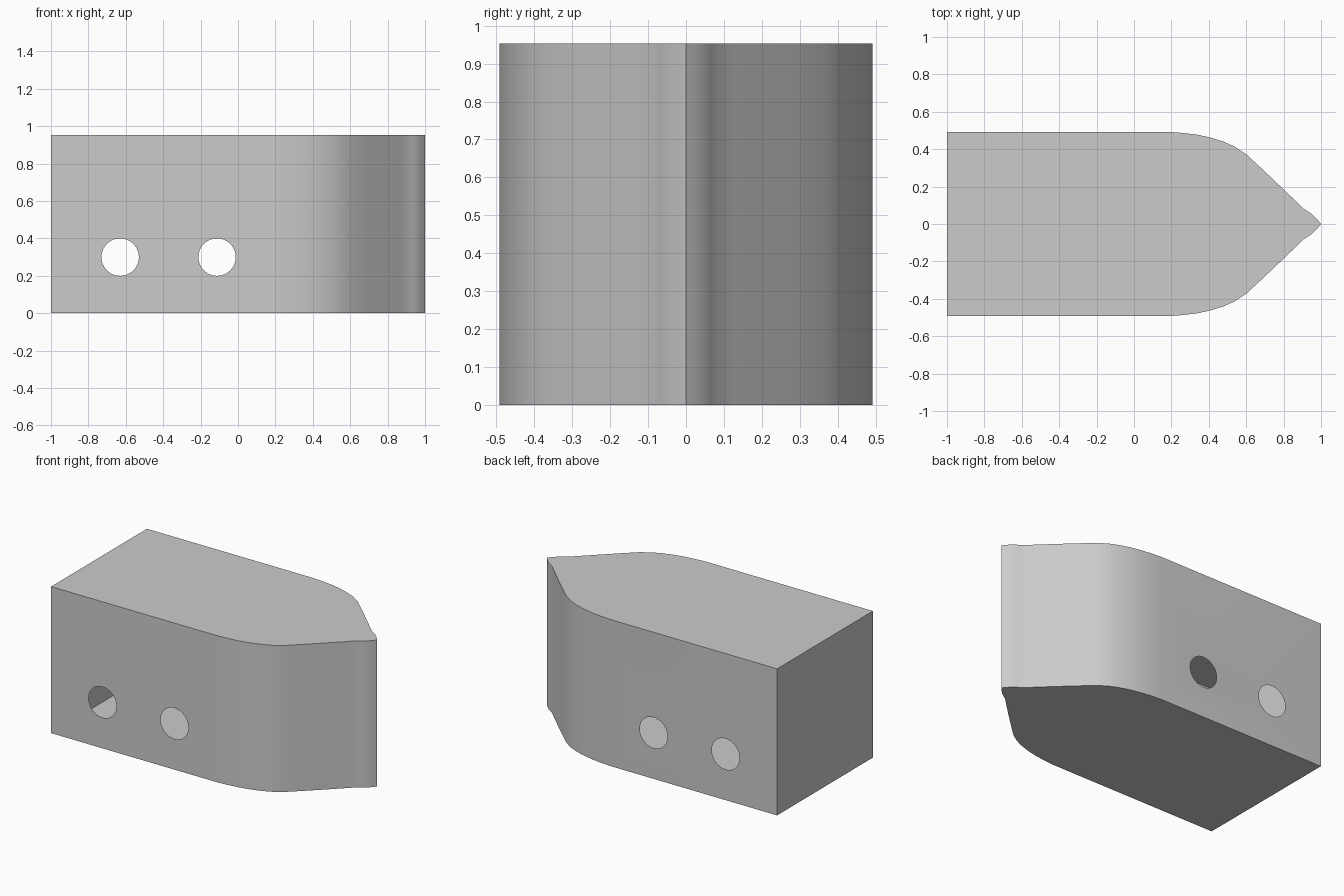
import bpy, bmesh
from math import cos, sin, tau

if "Cube" in bpy.data.objects:
    bpy.data.objects.remove(bpy.data.objects["Cube"])

H = 0.953            # height
W = 0.492            # half width
X0 = 0.2             # where the straight sides end and the bow begins
HOLES = (-0.63, -0.112)
HOLE_Z, HOLE_R, HOLE_N = 0.3, 0.1, 48

# half outline of the pointed bow, from straight side to tip
BOW = [(X0, W), (0.27, 0.486), (0.34, 0.477), (0.41, 0.462), (0.48, 0.44),
       (0.54, 0.413), (0.6, 0.373), (0.7, 0.28), (0.8, 0.185), (0.86, 0.127),
       (0.905, 0.083), (0.93, 0.067), (0.955, 0.05), (0.98, 0.025), (1.0, 0.0)]

bm = bmesh.new()


def loop_edges(points):
    vs = [bm.verts.new(p) for p in points]
    return [bm.edges.new((a, b)) for a, b in zip(vs, vs[1:] + vs[:1])]


def face(points):
    return bm.faces.new([bm.verts.new(p) for p in points])


for s in (-1, 1):
    # straight side panel with two round openings
    y = s * W
    edges = loop_edges([(-1, y, 0), (X0, y, 0), (X0, y, H), (-1, y, H)])
    for cx in HOLES:
        edges += loop_edges([(cx + HOLE_R * cos(tau * i / HOLE_N), y,
                              HOLE_Z + HOLE_R * sin(tau * i / HOLE_N))
                             for i in range(HOLE_N)])
    bmesh.ops.triangle_fill(bm, edges=edges, use_beauty=True, normal=(0, s, 0))
    # curved bow wall
    for (xa, ya), (xb, yb) in zip(BOW, BOW[1:]):
        face([(xa, s * ya, 0), (xb, s * yb, 0), (xb, s * yb, H), (xa, s * ya, H)])

# flat stern wall
face([(-1, -W, 0), (-1, -W, H), (-1, W, H), (-1, W, 0)])

# floor and roof follow the whole outline
outline = ([(-1, -W)] + [(x, -y) for x, y in BOW]
           + [(x, y) for x, y in reversed(BOW[:-1])] + [(-1, W)])
for z in (0, H):
    face([(x, y, z) for x, y in outline])

# weld the parts into one hollow thin shell
bmesh.ops.remove_doubles(bm, verts=bm.verts[:], dist=1e-4)
bmesh.ops.recalc_face_normals(bm, faces=bm.faces[:])

mesh = bpy.data.meshes.new("hull_shell")
bm.to_mesh(mesh)
bm.free()
hull = bpy.data.objects.new("hull_shell", mesh)
bpy.context.collection.objects.link(hull)

# smooth bow, crisp rims
bpy.context.view_layer.objects.active = hull
hull.select_set(True)
bpy.ops.object.shade_smooth_by_angle(angle=0.5)
